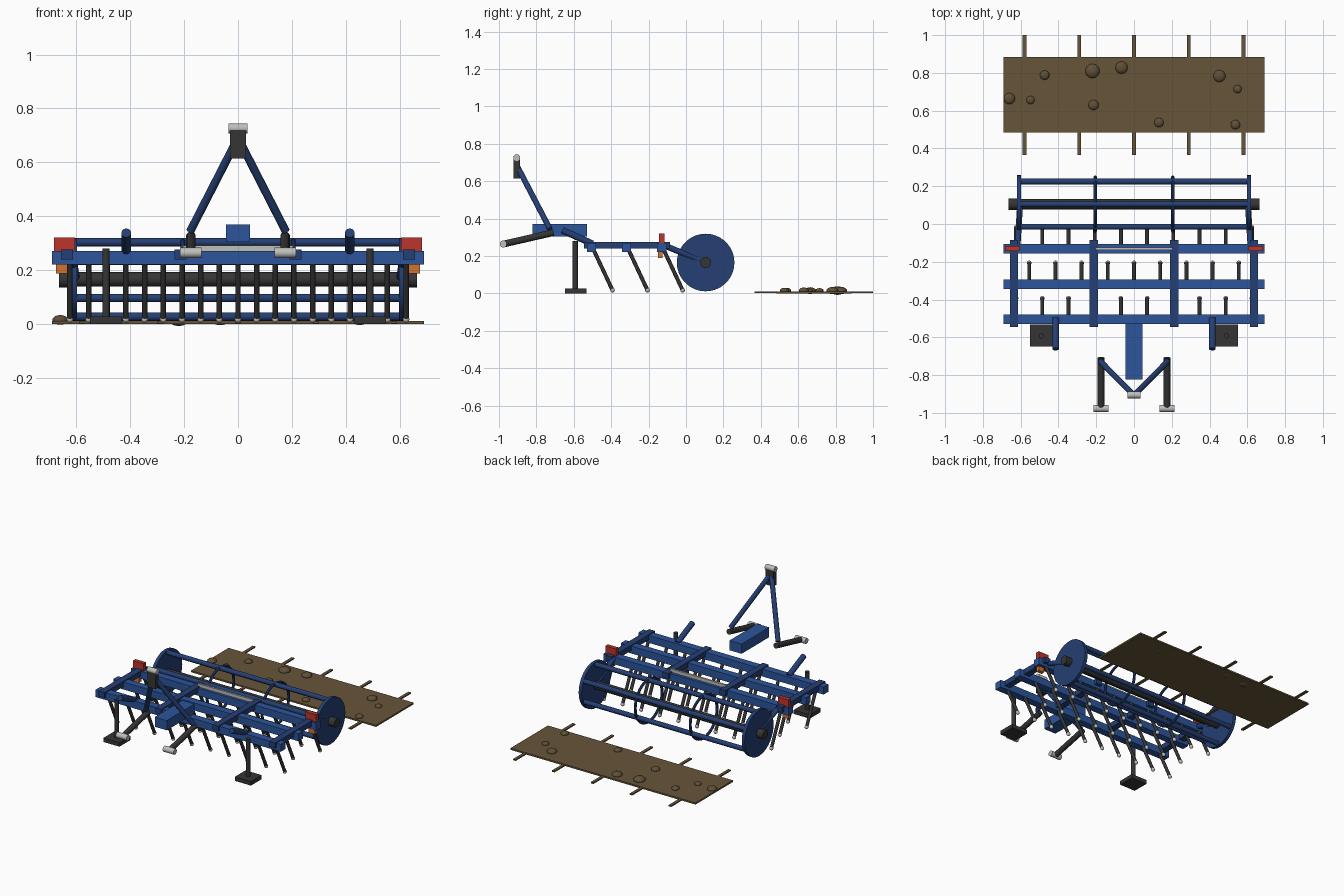
import bpy, math
from mathutils import Vector

if "Cube" in bpy.data.objects:
    bpy.data.objects.remove(bpy.data.objects["Cube"])


def material(name, rgb):
    m = bpy.data.materials.new(name)
    m.diffuse_color = (*rgb, 1)
    m.use_nodes = True
    m.node_tree.nodes["Principled BSDF"].inputs["Base Color"].default_value = m.diffuse_color
    return m


BLUE = material("frame blue", (0.025, 0.09, 0.33))
NAVY = material("dark blue", (0.018, 0.05, 0.175))
DARK = material("dark steel", (0.035, 0.035, 0.036))
SILVER = material("bare metal", (0.52, 0.52, 0.5))
RED = material("reflector red", (0.5, 0.035, 0.025))
ORANGE = material("reflector orange", (0.65, 0.17, 0.03))
SOIL = material("soil brown", (0.135, 0.09, 0.04))
STONE = material("clod brown", (0.115, 0.08, 0.038))


def finish(name, mat, smooth=True):
    ob = bpy.context.object
    ob.name = name
    ob.data.materials.append(mat)
    if smooth:
        bpy.ops.object.shade_smooth_by_angle(angle=math.radians(40))
    return ob


def box(name, mat, x, y, z):
    """Box from its (min, max) range on each axis."""
    bpy.ops.mesh.primitive_cube_add(size=1, location=[(a + b) / 2 for a, b in (x, y, z)])
    bpy.context.object.scale = [b - a for a, b in (x, y, z)]
    bpy.ops.object.transform_apply(location=False, rotation=False)
    return finish(name, mat, False)


def rod(name, mat, start, end, radius, sides=14):
    """Round bar between two points."""
    a, b = Vector(start), Vector(end)
    d = b - a
    bpy.ops.mesh.primitive_cylinder_add(vertices=sides, radius=radius, depth=d.length,
                                        location=(a + b) / 2,
                                        rotation=d.to_track_quat('Z', 'Y').to_euler())
    return finish(name, mat)


def ball(name, mat, centre, radius, flat=1.0):
    bpy.ops.mesh.primitive_uv_sphere_add(segments=14, ring_count=8, radius=radius, location=centre)
    bpy.context.object.scale.z = flat
    return finish(name, mat)


# Frame: three cross beams with four rails
ROWS = (-0.505, -0.318, -0.13)
for y in ROWS:
    box("cross_beam", BLUE, (-0.69, 0.69), (y - 0.025, y + 0.025), (0.22, 0.27))
for x in (-0.635, -0.213, 0.213, 0.635):
    box("frame_rail", NAVY, (x - 0.022, x + 0.022), (-0.545, -0.085), (0.24, 0.276))
box("metal_plate", SILVER, (-0.205, 0.205), (-0.137, -0.124), (0.268, 0.291))

# Tines: staggered rows leaning backwards, with bright tips
for y, count in zip(ROWS, (10, 9, 10)):
    for i in range(count):
        x = (i - (count - 1) / 2) * 0.1387
        tip = (x, y + 0.112, 0.017)
        rod("tine", DARK, (x, y + 0.01, 0.235), tip, 0.0105, 10)
        ball("tine_tip", SILVER, tip, 0.0125)

# Roller: discs, axle, six bars and two hoops
RY, RZ = 0.105, 0.165
rod("roller_axle", DARK, (-0.662, RY, RZ), (0.662, RY, RZ), 0.027, 16)
for i in range(6):
    a = math.radians(30 + 60 * i)
    y, z = RY + 0.138 * math.cos(a), RZ + 0.138 * math.sin(a)
    rod("roller_bar", NAVY, (-0.605, y, z), (0.605, y, z), 0.0155)
for x in (-0.205, 0.205):
    bpy.ops.mesh.primitive_torus_add(location=(x, RY, RZ), rotation=(0, math.pi / 2, 0),
                                     major_radius=0.143, minor_radius=0.009,
                                     major_segments=36, minor_segments=8)
    finish("roller_hoop", NAVY)

# Mirrored parts
for s in (-1, 1):
    def span(a, b):
        return tuple(sorted((s * a, s * b)))

    rod("roller_disc", NAVY, (s * 0.597, RY, RZ), (s * 0.619, RY, RZ), 0.154, 36)
    rod("roller_hub", DARK, (s * 0.619, RY, RZ), (s * 0.664, RY, RZ), 0.03, 16)
    rod("roller_arm", NAVY, (s * 0.617, -0.12, 0.258), (s * 0.603, RY, RZ), 0.016)

    # Reflectors
    box("red_reflector", RED, span(0.605, 0.683), (-0.144, -0.116), (0.27, 0.32))
    box("orange_reflector", ORANGE, span(0.632, 0.675), (-0.15, -0.125), (0.188, 0.232))

    # Parking stands
    box("stand_foot", DARK, span(0.43, 0.55), (-0.648, -0.533), (0, 0.027))
    rod("stand_post", DARK, (s * 0.49, -0.592, 0.02), (s * 0.49, -0.592, 0.28), 0.014)

    # Forward struts
    rod("front_strut", NAVY, (s * 0.415, -0.662, 0.338), (s * 0.415, -0.5, 0.265), 0.018)

    # Lower hitch links and headstock legs
    rod("lower_link", DARK, (s * 0.175, -0.708, 0.325), (s * 0.175, -0.975, 0.264), 0.018)
    rod("lower_hitch_pin", SILVER, (s * 0.135, -0.977, 0.264), (s * 0.215, -0.977, 0.264), 0.019)
    rod("headstock_leg", NAVY, (s * 0.177, -0.728, 0.345), (s * 0.008, -0.9, 0.675), 0.0155)

# Headstock top and centre drawbar
box("headstock_bracket", DARK, (-0.03, 0.03), (-0.922, -0.888), (0.615, 0.72))
rod("top_hitch_pin", SILVER, (-0.035, -0.905, 0.726), (0.035, -0.905, 0.726), 0.0185)
box("drawbar", BLUE, (-0.045, 0.045), (-0.822, -0.528), (0.304, 0.37))

# Soil patch with furrow strips and clods
box("soil_bed", SOIL, (-0.69, 0.69), (0.485, 0.885), (0, 0.011))
for i in range(-2, 3):
    x = i * 0.29
    box("furrow_strip", SOIL, (x - 0.01, x + 0.01), (0.365, 1.0), (0.001, 0.009))
for x, y, r in ((-0.473, 0.788, 0.025), (-0.22, 0.81, 0.038), (-0.066, 0.828, 0.033),
                (-0.66, 0.664, 0.03), (-0.548, 0.656, 0.022), (-0.214, 0.63, 0.027),
                (0.132, 0.537, 0.025), (0.452, 0.783, 0.032), (0.548, 0.714, 0.022),
                (0.537, 0.526, 0.025)):
    ball("soil_clod", STONE, (x, y, 0.015), r, 0.6)
